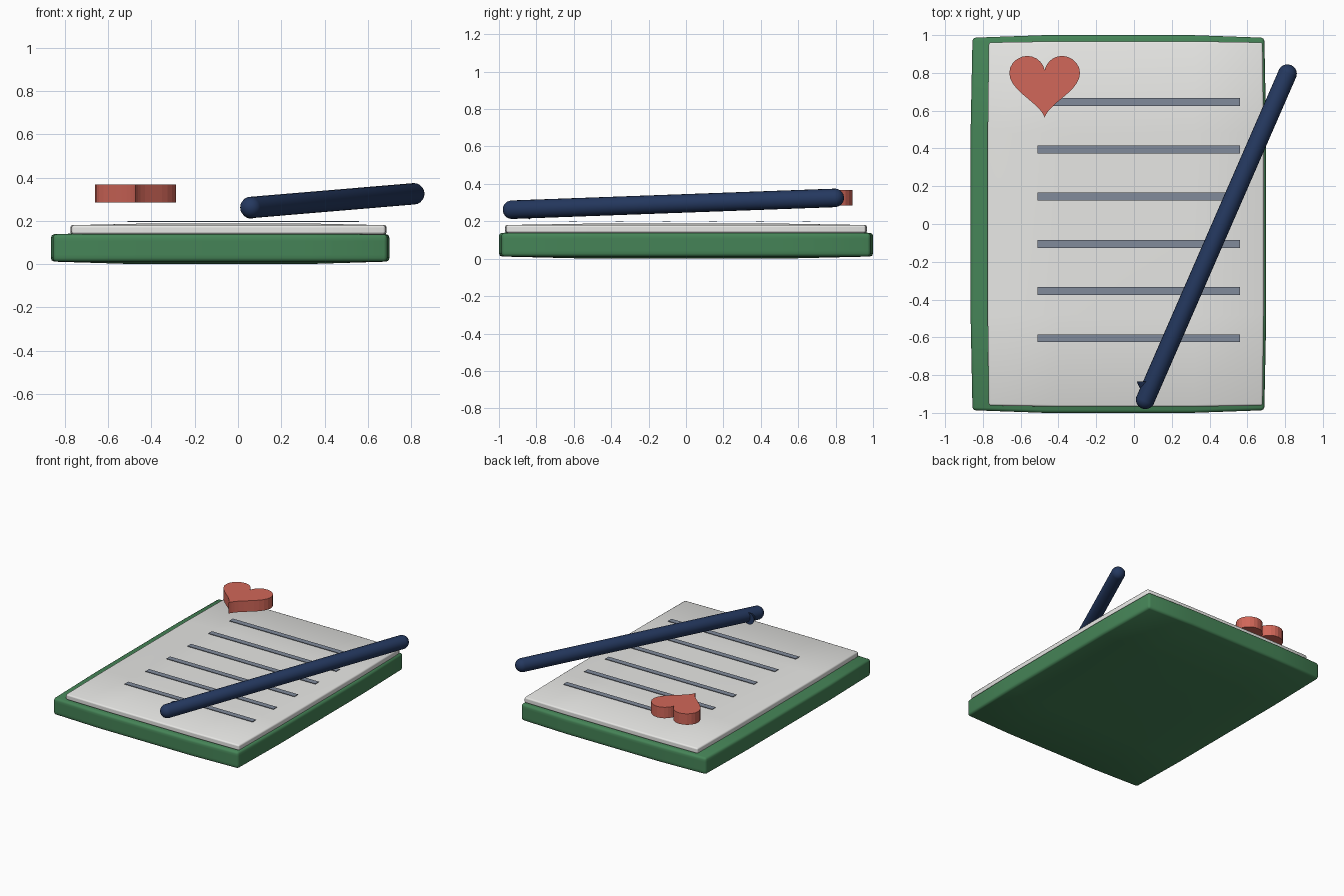
import bpy, bmesh, math
from mathutils import Vector, Matrix

cube = bpy.data.objects.get("Cube")
if cube:
    bpy.data.objects.remove(cube, do_unlink=True)


def material(name, rgb):
    mat = bpy.data.materials.new(name)
    mat.use_nodes = True
    colour = (*rgb, 1)
    mat.diffuse_color = colour
    mat.node_tree.nodes["Principled BSDF"].inputs["Base Color"].default_value = colour
    return mat


green = material("cover green", (0.06, 0.23, 0.095))
paper = material("paper white", (0.82, 0.82, 0.80))
slate = material("line slate", (0.22, 0.26, 0.33))
coral = material("heart coral", (0.64, 0.135, 0.10))
navy = material("pen navy", (0.018, 0.04, 0.115))


def finish(name, bm, mat, smooth=False):
    mesh = bpy.data.meshes.new(name)
    bmesh.ops.recalc_face_normals(bm, faces=bm.faces)
    for face in bm.faces:
        face.smooth = smooth
    bm.to_mesh(mesh)
    bm.free()
    mesh.materials.append(mat)
    obj = bpy.data.objects.new(name, mesh)
    bpy.context.collection.objects.link(obj)
    return obj


def swell(a, b):
    # full bulge in the middle half of a side, none at its corners
    return min(1, 2 - 2 * abs(a)) * min(1, 2 - 2 * abs(b))


def pillow(name, low, high, bulge, bevel, mat):
    """Slab whose sides swell slightly outwards, with softened edges."""
    low, high = Vector(low), Vector(high)
    mid, half = (low + high) / 2, (high - low) / 2
    bm = bmesh.new()
    bmesh.ops.create_cube(bm, size=2)
    bmesh.ops.subdivide_edges(bm, edges=bm.edges[:], cuts=3, use_grid_fill=True)
    for v in bm.verts:
        x, y, z = v.co
        grow = Vector((x * swell(y, 0), y * swell(x, 0), z * swell(x, y)))
        v.co = [mid[i] + v.co[i] * (half[i] - bulge[i]) + grow[i] * bulge[i]
                for i in range(3)]
    obj = finish(name, bm, mat, True)
    mod = obj.modifiers.new("soft edges", "BEVEL")
    mod.width, mod.segments = bevel, 2
    mod.limit_method, mod.angle_limit = "ANGLE", math.radians(40)


# Notebook body
pillow("cover", (-0.865, -1, 0), (0.70, 1, 0.15), (0.01, 0.014, 0.012), 0.016, green)
pillow("pages", (-0.775, -0.967, 0.13), (0.687, 0.967, 0.188), (0.006, 0.006, 0.008), 0.01, paper)

# Ruled lines, hovering just over the page
for i in range(6):
    bm = bmesh.new()
    bmesh.ops.create_cube(bm, size=1)
    bmesh.ops.scale(bm, vec=(1.07, 0.042, 0.004), verts=bm.verts)
    bmesh.ops.translate(bm, vec=(0.025, 0.645 - i * 0.25, 0.197), verts=bm.verts)
    finish(f"ruled_line_{i + 1}", bm, slate)

# Heart ornament: classic heart curve, extruded upwards
bm = bmesh.new()
outline = []
for i in range(48):
    t = math.tau * i / 48
    x = 16 * math.sin(t) ** 3
    y = 13 * math.cos(t) - 5 * math.cos(2 * t) - 2 * math.cos(3 * t) - math.cos(4 * t)
    outline.append(bm.verts.new((-0.473 + x * 0.0117, 0.754 + y * 0.0114, 0.285)))
base = bm.faces.new(outline)
top = bmesh.ops.extrude_face_region(bm, geom=[base], use_keep_orig=True)["geom"]
bmesh.ops.translate(bm, vec=(0, 0, 0.083), verts=[g for g in top if isinstance(g, bmesh.types.BMVert)])
finish("heart", bm, coral)

# Pen: a ball stretched into a round-ended rod
start, end = Vector((0.06, -0.93, 0.262)), Vector((0.812, 0.795, 0.325))
axis = end - start
bm = bmesh.new()
bmesh.ops.create_uvsphere(bm, u_segments=20, v_segments=11, radius=0.05)
for v in bm.verts:
    v.co.z += math.copysign(axis.length / 2, v.co.z)
bmesh.ops.transform(bm, verts=bm.verts, matrix=Matrix.Translation((start + end) / 2)
                    @ axis.to_track_quat("Z", "Y").to_matrix().to_4x4())
finish("pen_body", bm, navy, True)

# Small nib cone, mostly sunk into the lower end of the pen
bm = bmesh.new()
bmesh.ops.create_cone(bm, cap_ends=True, segments=16, radius1=0.045, radius2=0, depth=0.1)
bmesh.ops.transform(bm, verts=bm.verts, matrix=Matrix.Translation((0.06, -0.885, 0.255))
                    @ Matrix.Rotation(math.pi / 2, 4, "X"))
finish("pen_nib", bm, navy)
